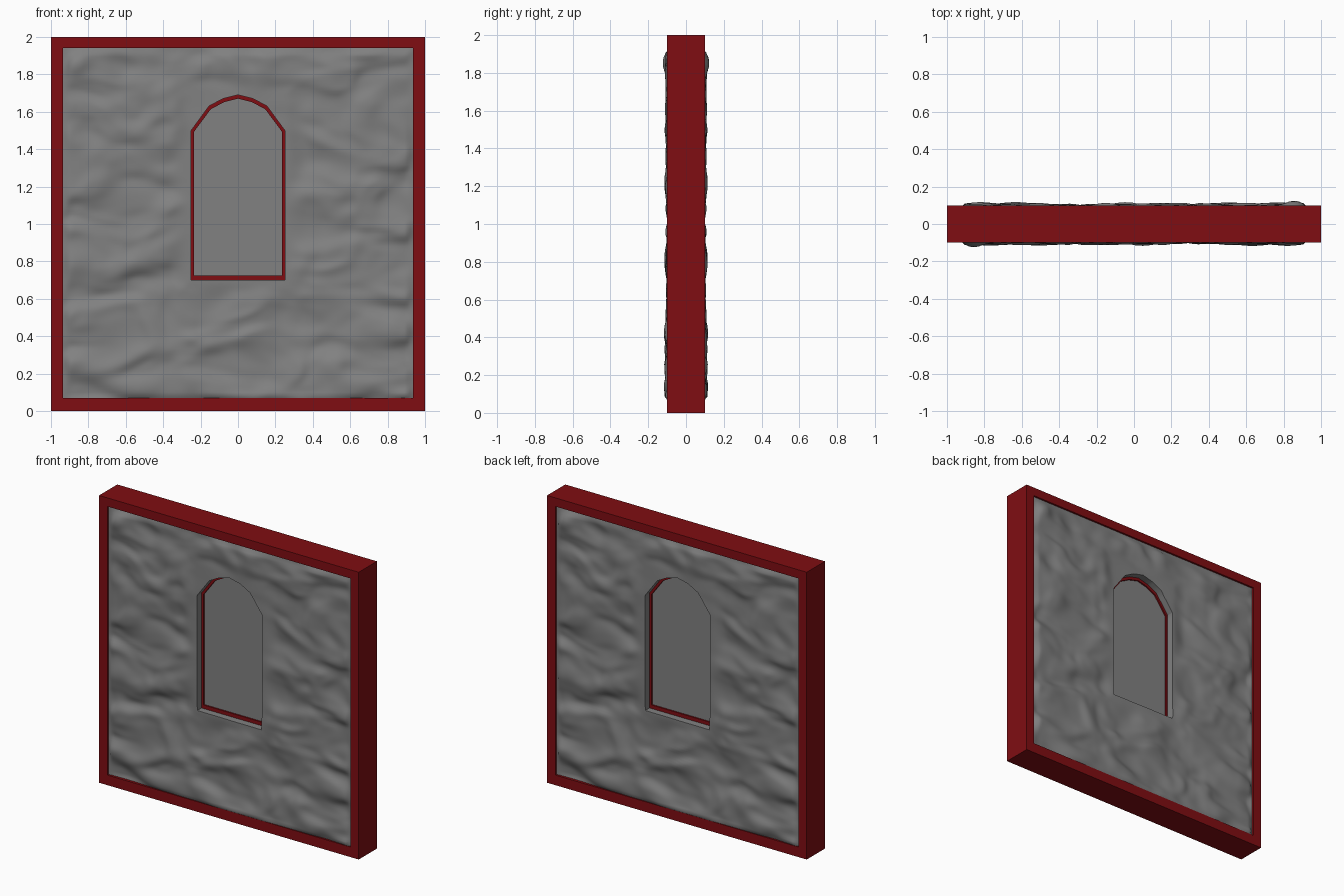
import bpy, bmesh, math
from mathutils import Vector, noise

if "Cube" in bpy.data.objects:
    bpy.data.objects.remove(bpy.data.objects["Cube"])


def colour(name, rgb):
    mat = bpy.data.materials.new(name)
    mat.diffuse_color = (*rgb, 1)
    mat.use_nodes = True
    mat.node_tree.nodes["Principled BSDF"].inputs["Base Color"].default_value = mat.diffuse_color
    return mat


red = colour("dark_red", (0.215, 0.004, 0.006))
grey = colour("stone_grey", (0.22, 0.22, 0.22))


def make_object(name, bm, mat=None):
    bmesh.ops.recalc_face_normals(bm, faces=bm.faces[:])
    mesh = bpy.data.meshes.new(name)
    bm.to_mesh(mesh)
    bm.free()
    ob = bpy.data.objects.new(name, mesh)
    bpy.context.collection.objects.link(ob)
    if mat:
        mesh.materials.append(mat)
    return ob


def prism(name, outline, d, mat=None):
    """Solid slab of an x-z outline, from y=-d to y=d."""
    bm = bmesh.new()
    f = [bm.verts.new((x, -d, z)) for x, z in outline]
    b = [bm.verts.new((x, d, z)) for x, z in outline]
    bm.faces.new(f)
    bm.faces.new(b[::-1])
    for i in range(len(f)):
        j = (i + 1) % len(f)
        bm.faces.new((f[i], b[i], b[j], f[j]))
    return make_object(name, bm, mat)


def ring(name, outer, inner, d, mat=None):
    """Frame between two x-z outlines, from y=-d to y=d."""
    bm = bmesh.new()
    loops = [[bm.verts.new((x, y, z)) for x, z in line]
             for line, y in ((outer, -d), (inner, -d), (inner, d), (outer, d))]
    n = len(outer)
    for k in range(4):
        a, b = loops[k], loops[(k + 1) % 4]
        for i in range(n):
            j = (i + 1) % n
            bm.faces.new((a[i], a[j], b[j], b[i]))
    return make_object(name, bm, mat)


def rect(x, z0, z1):
    return [(-x, z0), (x, z0), (x, z1), (-x, z1)]


def arch(half):
    """Mirror a half outline (bottom corner up to apex) across x=0."""
    return half + [(-x, z) for x, z in half[-2::-1]]


def smooth(t):
    t = max(0.0, min(1.0, t))
    return t * t * (3 - 2 * t)


X0, Z0, Z1 = 0.936, 0.07, 1.94


def relief(x, z):
    """Depth of the rough stone: broad ledges and hollows, calmer at the window."""
    warp = Vector((x * 2.5, 4.2, z * 4))
    x2 = x + 0.10 * noise.noise(warp)
    z2 = z + 0.07 * noise.noise(warp + Vector((9, 3, 5)))
    h = 0.014 * math.tanh(3 * noise.noise(Vector((x2 * 2.2, 1.3, z2 * 5.5))))
    h += 0.009 * math.tanh(3 * noise.noise(Vector((x2 * 5, 7.7, z2 * 8.5))))
    h += 0.006 * noise.noise(Vector((x2 * 9, 2.9, z2 * 13)))
    h += 0.022 * math.exp(-((x + 0.86) / 0.06) ** 2 - ((z - 1.86) / 0.05) ** 2)
    gap = max(abs(x) - 0.25, 0.7 - z, z - 1.69)
    h *= 0.12 + 0.88 * smooth(gap / 0.12)
    border = min(X0 - abs(x), z - Z0 + 0.02, Z1 - z)
    h = 0.094 + max(-0.024, min(0.028, h))
    return 0.087 + (h - 0.087) * smooth(border / 0.04)


# outer frame
ring("outer_frame", rect(1, 0, 2), rect(X0, Z0, Z1), 0.1, red)

# stone wall: the back repeats the front turned half round
bm = bmesh.new()
N = 120
g = [[bm.verts.new((-X0 + 2 * X0 * i / N, -0.1, Z0 + (Z1 - Z0) * j / N))
      for j in range(N + 1)] for i in range(N + 1)]
for i in range(N):
    for j in range(N):
        bm.faces.new((g[i][j], g[i + 1][j], g[i + 1][j + 1], g[i][j + 1]))
ext = bmesh.ops.extrude_face_region(bm, geom=bm.faces[:])
back = {v for v in ext["geom"] if isinstance(v, bmesh.types.BMVert)}
for v in bm.verts:
    x, z = v.co.x, v.co.z
    v.co.y = relief(-x, z) if v in back else -relief(x, z)
wall = make_object("stone_wall", bm, grey)

# window opening cut through the wall
opening = arch([(0.25, 0.7), (0.25, 1.5), (0.155, 1.63), (0.08, 1.67), (0, 1.69)])
glazing = arch([(0.235, 0.725), (0.235, 1.493), (0.146, 1.613), (0.075, 1.651), (0, 1.67)])
cutter = prism("window_cutter", opening, 0.4, grey)
cutter.hide_render = True
mod = wall.modifiers.new("opening", 'BOOLEAN')
mod.operation = 'DIFFERENCE'
mod.solver = 'EXACT'
mod.object = cutter
bpy.context.view_layer.objects.active = wall
bpy.ops.object.select_all(action='DESELECT')
wall.select_set(True)
bpy.ops.object.modifier_apply(modifier=mod.name)
bpy.data.objects.remove(cutter)
bpy.ops.object.shade_smooth_by_angle(angle=math.radians(50))

# window frame and pane
ring("window_frame", opening, glazing, 0.045, red)
prism("window_pane", glazing, 0.035, grey)
